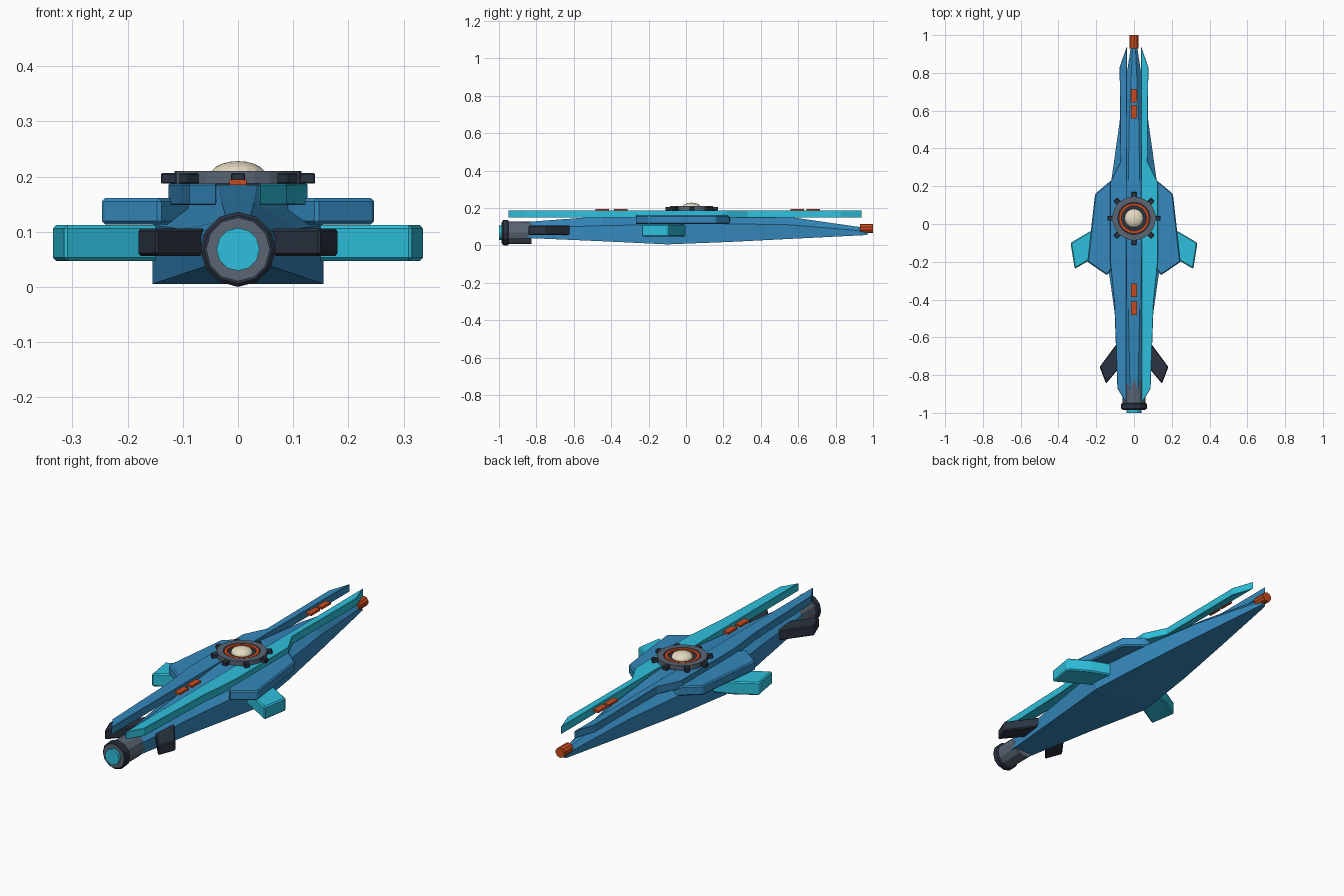
import bpy, bmesh
from math import pi, cos, sin
from mathutils import Matrix, Vector

if "Cube" in bpy.data.objects:
    bpy.data.objects.remove(bpy.data.objects["Cube"])


def mat(name, r, g, b):
    m = bpy.data.materials.new(name)
    m.diffuse_color = (r, g, b, 1)
    m.use_nodes = True
    m.node_tree.nodes["Principled BSDF"].inputs["Base Color"].default_value = m.diffuse_color
    return m


BLUE = mat("blue", 0.035, 0.25, 0.51)
CYAN = mat("cyan", 0.027, 0.53, 0.72)
DARK = mat("dark", 0.024, 0.034, 0.053)
STEEL = mat("steel", 0.10, 0.13, 0.17)
ORANGE = mat("orange", 0.58, 0.07, 0.013)
CREAM = mat("cream", 0.79, 0.71, 0.54)


def finish(bm, name, material, bevel=0):
    bmesh.ops.recalc_face_normals(bm, faces=bm.faces)
    me = bpy.data.meshes.new(name)
    bm.to_mesh(me)
    bm.free()
    ob = bpy.data.objects.new(name, me)
    bpy.context.collection.objects.link(ob)
    me.materials.append(material)
    if bevel:
        mod = ob.modifiers.new("bevel", 'BEVEL')
        mod.width, mod.segments = bevel, 1
    return ob


def loft(name, rings, material, caps=True, closed=False):
    bm = bmesh.new()
    vs = [[bm.verts.new(p) for p in ring] for ring in rings]
    pairs = list(zip(vs, vs[1:])) + ([(vs[-1], vs[0])] if closed else [])
    for a, b in pairs:
        for i in range(len(a)):
            j = (i + 1) % len(a)
            bm.faces.new((a[i], a[j], b[j], b[i]))
    if caps and not closed:
        bm.faces.new(vs[0])
        bm.faces.new(vs[-1])
    return finish(bm, name, material)


def plate(name, outline, z0, z1, material, side=1, bevel=0.004):
    """Flat outline extruded between two heights; side=-1 mirrors it."""
    bm = bmesh.new()
    f = bm.faces.new([bm.verts.new((x * side, y, z0)) for x, y in outline])
    ext = bmesh.ops.extrude_face_region(bm, geom=[f])["geom"]
    bmesh.ops.translate(bm, vec=(0, 0, z1 - z0),
                        verts=[v for v in ext if isinstance(v, bmesh.types.BMVert)])
    return finish(bm, name, material, bevel)


def lathe_y(name, profile, z, n, material):
    """Capped body of revolution along y, profile of (y, radius)."""
    return loft(name, [[(r * sin(2 * pi * i / n), y, z - r * cos(2 * pi * i / n))
                        for i in range(n)] for y, r in profile], material)


def ring_z(name, r0, r1, z0, z1, material, n=24):
    """Flat ring around the turret axis."""
    prof = [(r0, z0), (r1, z0), (r1, z1), (r0, z1)]
    return loft(name, [[(r * cos(2 * pi * i / n), TY + r * sin(2 * pi * i / n), z)
                        for r, z in prof] for i in range(n)], material, closed=True)


def box(name, center, size, material, angle=0, pivot=(0, 0, 0), bevel=0):
    bm = bmesh.new()
    m = (Matrix.Translation(pivot) @ Matrix.Rotation(angle, 4, 'Z')
         @ Matrix.Translation(center) @ Matrix.Diagonal(Vector((*size, 1))))
    bmesh.ops.create_cube(bm, size=1, matrix=m)
    return finish(bm, name, material, bevel)


TY = 0.03

# Hull: y, half width, bottom, shoulder, top, half width of the top
sections = [(-0.92, 0.045, 0.042, 0.09, 0.12, 0.02),
            (-0.45, 0.105, 0.022, 0.105, 0.155, 0.03),
            (-0.10, 0.155, 0.005, 0.112, 0.185, 0.035),
            (0.23, 0.120, 0.018, 0.115, 0.18, 0.03),
            (0.55, 0.075, 0.034, 0.11, 0.152, 0.025),
            (0.97, 0.012, 0.055, 0.075, 0.092, 0.006)]
loft("hull", [[(-w, y, zb), (w, y, zb), (w, y, zm), (t, y, zt), (-t, y, zt), (-w, y, zm)]
              for y, w, zb, zm, zt, t in sections], BLUE)

# Side plates and fins, mirrored
rail = [(0.038, 0.94), (0.076, 0.83), (0.072, 0.33), (0.126, 0.22), (0.126, -0.2),
        (0.104, -0.42), (0.088, -0.87), (0.04, -0.95)]
wing = [(0.09, 0.235), (0.12, 0.232), (0.206, 0.16), (0.247, -0.2), (0.142, -0.272), (0.09, -0.2)]
fin = [(0.13, 0.0), (0.235, -0.04), (0.336, -0.1), (0.314, -0.238), (0.13, -0.13)]
tail = [(0.07, -0.605), (0.182, -0.757), (0.148, -0.845), (0.06, -0.74)]
for s, tag in ((-1, "left"), (1, "right")):
    plate(tag + "_rail", rail, 0.148, 0.187, CYAN if s > 0 else BLUE, s, 0.002)
    plate(tag + "_wing", wing, 0.113, 0.161, BLUE, s, 0.006)
    plate(tag + "_fin", fin, 0.047, 0.112, CYAN, s, 0.006)
    plate(tag + "_tail_fin", tail, 0.056, 0.106, DARK, s, 0.005)

# Thruster and nose tip
lathe_y("thruster_body", [(-0.95, 0.06), (-0.825, 0.06)], 0.068, 12, STEEL)
lathe_y("thruster_rim", [(-0.982, 0.062), (-0.976, 0.068), (-0.952, 0.068), (-0.948, 0.062)],
        0.068, 12, DARK)
lathe_y("thruster_face", [(-0.986, 0.058), (-0.97, 0.058)], 0.068, 12, STEEL)
lathe_y("thruster_glow", [(-1.0, 0.039), (-0.96, 0.039)], 0.068, 12, CYAN)
lathe_y("nose_tip", [(0.93, 0.025), (1.0, 0.025)], 0.09, 10, ORANGE)

# Turret: toothed ring, inner ring, deck and dome
ring_z("turret_ring", 0.085, 0.115, 0.187, 0.21, STEEL)
ring_z("turret_inner_ring", 0.066, 0.081, 0.187, 0.209, ORANGE)
ring_z("turret_deck", 0.01, 0.09, 0.18, 0.201, DARK)
for i in range(8):
    box(f"turret_tooth_{i + 1}", (0.122, 0, 0.1965), (0.036, 0.025, 0.019), DARK,
        i * pi / 4, (0, TY, 0), 0.002)
bm = bmesh.new()
bmesh.ops.create_uvsphere(bm, u_segments=16, v_segments=10, radius=1, matrix=(
    Matrix.Translation((0, TY, 0.202)) @ Matrix.Diagonal((0.05, 0.05, 0.026, 1))))
finish(bm, "turret_dome", CREAM)

# Marker lights along the centre line
for i, y in enumerate((0.68, 0.595, -0.35, -0.447)):
    box(f"marker_light_{i + 1}", (0, y, 0.19), (0.03, 0.072, 0.01), ORANGE)
